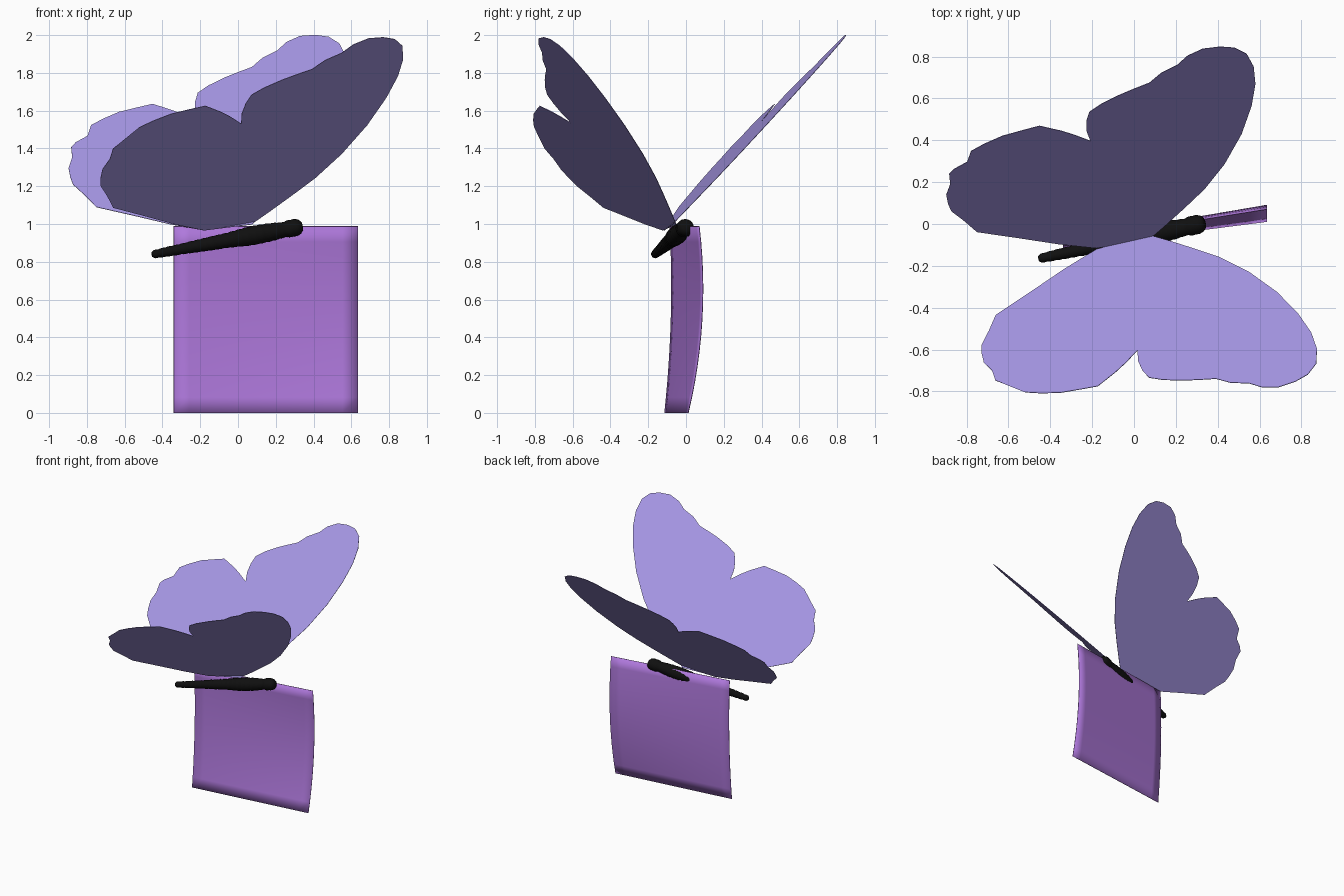
import bpy, bmesh, math
from mathutils import Vector, Matrix

if "Cube" in bpy.data.objects:
    bpy.data.objects.remove(bpy.data.objects["Cube"])


def material(name, color):
    m = bpy.data.materials.new(name)
    m.diffuse_color = (*color, 1)
    m.use_nodes = True
    m.node_tree.nodes["Principled BSDF"].inputs["Base Color"].default_value = m.diffuse_color
    return m


LILAC = material("lilac wing", (0.37, 0.30, 0.76))
PURPLE = material("purple cloth", (0.43, 0.19, 0.72))
BLACK = material("black body", (0.005, 0.005, 0.005))


def make_object(name, bm, mat, smooth=True):
    bmesh.ops.recalc_face_normals(bm, faces=bm.faces)
    mesh = bpy.data.meshes.new(name)
    for f in bm.faces:
        f.smooth = smooth
    bm.to_mesh(mesh)
    bm.free()
    mesh.materials.append(mat)
    ob = bpy.data.objects.new(name, mesh)
    bpy.context.collection.objects.link(ob)
    return ob


# Wings: one scalloped outline on a tilted plane, mirrored across the body
OUTLINE = [
    (-.18, -.115), (-.36, -.096), (-.55, -.067), (-.75, -.038), (-.81, .014),
    (-.873, .062), (-.888, .096), (-.897, .139), (-.878, .19), (-.883, .239),
    (-.859, .263), (-.797, .297), (-.778, .349), (-.715, .383), (-.629, .421),
    (-.596, .43), (-.524, .45), (-.452, .469), (-.347, .445), (-.285, .426),
    (-.208, .397), (-.227, .445), (-.227, .493), (-.213, .536), (-.156, .574),
    (-.069, .617), (0, .646), (.074, .675), (.13, .722), (.208, .761),
    (.256, .804), (.328, .837), (.41, .847), (.48, .842), (.538, .813),
    (.572, .751), (.58, .67), (.562, .565), (.514, .43), (.433, .287),
    (.337, .167), (.242, .077), (.146, -.01), (.074, -.072),
]
HINGE = Vector((-.18, -.118, .96))
SIDE = Vector((-.219, .976, .0075)).normalized()
MIRROR = (Matrix.Translation(HINGE) @ Matrix.Scale(-1, 4, SIDE)
          @ Matrix.Translation(-HINGE))


def wing(name, matrix):
    bm = bmesh.new()
    verts = [bm.verts.new(matrix @ Vector((x, y, 1.083 - .065 * x + 1.115 * y)))
             for x, y in OUTLINE]
    face = bm.faces.new(verts)
    bmesh.ops.triangulate(bm, faces=[face])
    ob = make_object(name, bm, LILAC, smooth=False)
    mod = ob.modifiers.new("thickness", 'SOLIDIFY')
    mod.thickness = 0.003
    mod.offset = 0


wing("back_wing", Matrix.Identity(4))
wing("front_wing", MIRROR)


# Body: ribbed lathe along a tilted axis, thin tail to thick head
TAIL, HEAD = Vector((-.455, -.166, .838)), Vector((.338, .005, .988))
PROFILE = [(0, .015), (.012, .022), (.1, .026), (.2, .029), (.3, .033),
           (.4, .037), (.5, .040), (.56, .044), (.62, .049), (.70, .051),
           (.78, .049), (.85, .044), (.88, .040), (.91, .046), (.95, .047),
           (.985, .040), (1, .025)]


def radius(t):
    for (a, ra), (b, rb) in zip(PROFILE, PROFILE[1:]):
        if t <= b:
            return ra + (rb - ra) * (t - a) / (b - a)
    return PROFILE[-1][1]


bm = bmesh.new()
turn = (HEAD - TAIL).to_track_quat('Z', 'Y')
STEPS, SIDES = 64, 16
rings = []
for i in range(STEPS + 1):
    t = i / STEPS
    r = radius(t) - (.002 if i % 3 == 0 else 0)
    center = TAIL.lerp(HEAD, t)
    rings.append([bm.verts.new(center + turn @ Vector(
        (r * math.cos(2 * math.pi * k / SIDES), r * math.sin(2 * math.pi * k / SIDES), 0)))
        for k in range(SIDES)])
for a, b in zip(rings, rings[1:]):
    for k in range(SIDES):
        j = (k + 1) % SIDES
        bm.faces.new((a[k], a[j], b[j], b[k]))
bm.faces.new(rings[0])
bm.faces.new(rings[-1])
make_object("body", bm, BLACK)


# Cloth: thin sheet bowed from top to bottom, hanging below the body
def bow(z, low, mid, top):
    """Quadratic through the bottom, middle and top depths."""
    t = z / .988
    return low * (1 - t) * (1 - 2 * t) + mid * 4 * t * (1 - t) + top * t * (2 * t - 1)


bm = bmesh.new()
N = 12
grid = []
for i in range(N + 1):
    z = .988 * i / N
    left, right = bow(z, -.113, -.079, -.085), bow(z, .012, .085, .070)
    grid.append([bm.verts.new((-.34 + .975 * j / N, left + (right - left) * j / N, z))
                 for j in range(N + 1)])
for a, b in zip(grid, grid[1:]):
    for j in range(N):
        bm.faces.new((a[j], a[j + 1], b[j + 1], b[j]))
cloth = make_object("hanging_cloth", bm, PURPLE)
mod = cloth.modifiers.new("thickness", 'SOLIDIFY')
mod.thickness = 0.004
mod.offset = 0
